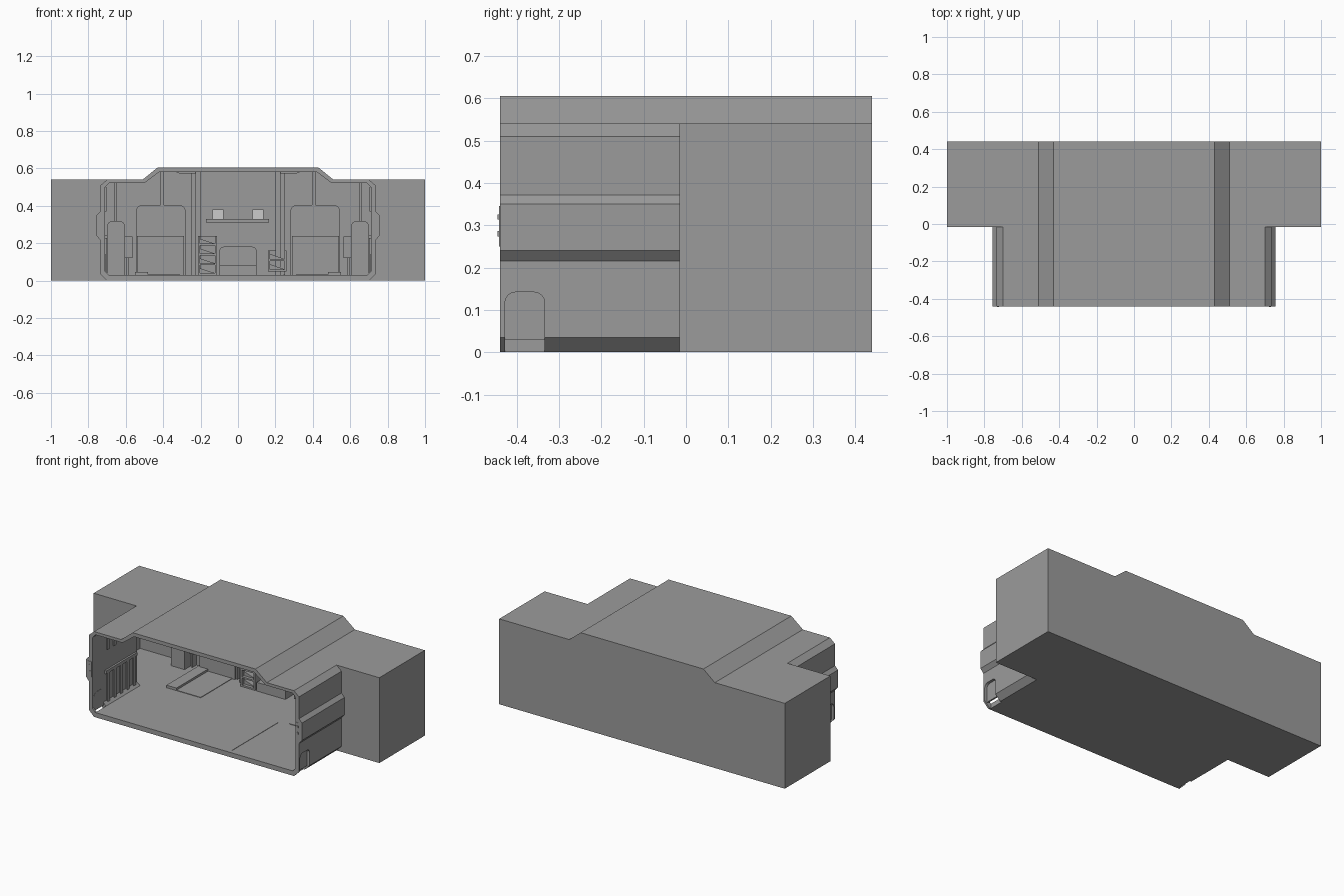
import bpy, bmesh, math

if "Cube" in bpy.data.objects:
    bpy.data.objects.remove(bpy.data.objects["Cube"])

FLOOR, BACK = 0.03, 0.42


def material(name, v):
    m = bpy.data.materials.new(name)
    m.diffuse_color = (v, v, v, 1)
    m.use_nodes = True
    m.node_tree.nodes["Principled BSDF"].inputs["Base Color"].default_value = m.diffuse_color
    return m


DARK, PALE = material("dark_grey", 0.33), material("pale_grey", 0.8)


def prism(name, pts, y0, y1, mat=DARK):
    """Extrude an (x, z) outline along y."""
    bm = bmesh.new()
    a = [bm.verts.new((x, y0, z)) for x, z in pts]
    b = [bm.verts.new((x, y1, z)) for x, z in pts]
    n = len(pts)
    bm.faces.new(a)
    bm.faces.new(b[::-1])
    for i in range(n):
        bm.faces.new((a[i], b[i], b[(i + 1) % n], a[(i + 1) % n]))
    bmesh.ops.recalc_face_normals(bm, faces=bm.faces)
    me = bpy.data.meshes.new(name)
    bm.to_mesh(me)
    bm.free()
    me.materials.append(mat)
    ob = bpy.data.objects.new(name, me)
    bpy.context.collection.objects.link(ob)
    return ob


def box(name, x0, x1, y0, y1, z0, z1, mat=DARK):
    return prism(name, [(x0, z0), (x1, z0), (x1, z1), (x0, z1)], y0, y1, mat)


def arch(x0, x1, z0, z1, r, steps=4):
    """Rectangle outline with rounded top corners."""
    pts = [(x0, z0), (x1, z0)]
    for cx, start in ((x1 - r, 0), (x0 + r, 90)):
        for i in range(steps + 1):
            t = math.radians(start + 90 * i / steps)
            pts.append((cx + r * math.cos(t), z1 - r + r * math.sin(t)))
    return pts


def both(half):
    """Complete a right-hand outline (bottom to top) by mirroring it in x."""
    return half + [(-x, z) for x, z in reversed(half)]


def cut(ob, *cutters):
    for c in cutters:
        c.hide_render = True
        m = ob.modifiers.new("cut", 'BOOLEAN')
        m.operation, m.solver, m.object = 'DIFFERENCE', 'EXACT', c
        bpy.context.view_layer.objects.active = ob
        bpy.ops.object.modifier_apply(modifier=m.name)
        bpy.data.objects.remove(c)


def turn_to_side(ob, x):
    """Swing an x-z outline so that it lies along y on a side wall."""
    for v in ob.data.vertices:
        v.co = (x + v.co.y, v.co.x, v.co.z)
    ob.data.flip_normals()
    return ob


# Outlines of the shell, outside and inside
hump = [(0.51, 0.54), (0.43, 0.605)]
inner_hump = [(0.50, 0.522), (0.42, 0.582)]
outer = both([(0.70, 0), (0.735, 0.035), (0.735, 0.215), (0.756, 0.24), (0.756, 0.35),
              (0.735, 0.372), (0.735, 0.51), (0.70, 0.54)] + hump)
inner = both([(0.69, FLOOR), (0.71, 0.05), (0.71, 0.50), (0.69, 0.522)] + inner_hump)

# Open front section, with a recessed hatch low on each side
front = prism("front_shell", outer, -0.44, -0.015)
cut(front, prism("bore", inner, -0.6, 0.2))
for s in (-1, 1):
    hatch = arch(-0.428, -0.334, -0.02, 0.142, 0.025)
    cut(front, turn_to_side(prism("hatch_cut", hatch, -0.04, 0.04), s * 0.73))
    turn_to_side(prism("side_hatch", arch(-0.428, -0.334, 0.03, 0.142, 0.025), -0.005, 0.005), s * 0.713)

# Wide rear section, hollow behind the opening
rear = prism("rear_block", both([(1, 0), (1, 0.54)] + hump), -0.015, 0.44)
cut(rear,
    prism("cavity", both([(0.98, FLOOR), (0.98, 0.522)] + inner_hump), 0.005, BACK),
    prism("opening", inner, -0.2, 0.1))

# Parts that appear on both sides
for s in (-1, 1):
    def mbox(name, x0, x1, *r):
        return box(name, min(s * x0, s * x1), max(s * x0, s * x1), *r)

    def march(name, x0, x1, z0, z1, r, y0, y1):
        return prism(name, arch(min(s * x0, s * x1), max(s * x0, s * x1), z0, z1, r), y0, y1)

    # Doors in the rear wall, with lower panel and floor mat
    march("door", 0.28, 0.545, FLOOR, 0.405, 0.035, 0.395, 0.425)
    mbox("door_panel", 0.29, 0.54, 0.385, 0.40, FLOOR, 0.24)
    mbox("floor_mat", 0.31, 0.48, 0.07, 0.385, FLOOR - 0.005, 0.033)
    mbox("mat_kerb", 0.48, 0.55, 0.07, 0.41, FLOOR - 0.005, 0.046)
    # Cabinet beside each door
    march("side_cabinet", 0.605, 0.70, FLOOR, 0.32, 0.03, 0.33, 0.425)
    mbox("cabinet_panel", 0.565, 0.61, 0.37, 0.425, 0.12, 0.235)
    mbox("cabinet_pipe", 0.585, 0.595, 0.38, 0.425, FLOOR, 0.12)
    # Wall columns
    mbox("column", 0.225, 0.25, 0.37, 0.425, FLOOR, 0.585)
    mbox("column_edge", 0.20, 0.225, 0.395, 0.425, FLOOR, 0.585)
    mbox("upper_strip", 0.395, 0.415, 0.39, 0.425, 0.38, 0.585)
    mbox("outer_strip", 0.65, 0.66, 0.40, 0.425, 0.30, 0.525)
    prism("ceiling_lamp", [(s * 0.22, 0.585), (s * 0.34, 0.585), (s * 0.31, 0.572), (s * 0.23, 0.572)], 0.1, 0.3)
    # Side wall ribs
    for i in range(5):
        y = -0.30 + i * 0.065
        mbox("wall_rib", 0.702, 0.72, y, y + 0.025, 0.04, 0.225)
        mbox("upper_rib", 0.702, 0.72, y, y + 0.025, 0.37, 0.50)
    mbox("wall_rail", 0.698, 0.72, -0.32, -0.01, 0.225, 0.245)
    # Clips on the front end of the side bulge
    mbox("bulge_clip", 0.715, 0.74, -0.442, -0.39, 0.25, 0.345)
    for z in (0.28, 0.32):
        mbox("clip_stud", 0.722, 0.732, -0.445, -0.435, z - 0.006, z + 0.006)

# Floor rail
box("floor_rail", 0.242, 0.248, -0.41, 0.05, FLOOR - 0.005, 0.032)

# Central bench hatch and shelf on the rear wall
prism("bench_back", arch(-0.10, 0.10, FLOOR, 0.182, 0.025), 0.38, 0.425)
box("bench_seat", -0.10, 0.10, 0.33, 0.39, FLOOR, 0.085)
box("wall_shelf", -0.17, 0.165, 0.34, 0.425, 0.31, 0.33)

# Pale boxes on the shelf
for x in (-0.107, 0.107):
    box("shelf_box", x - 0.03, x + 0.03, 0.36, 0.40, 0.33, 0.38, PALE)


# Racks with slanted boards, left tall and right low
def rack(x0, x1, z0, z1, tiers):
    y0 = 0.33
    box("rack_back", x0, x1, 0.405, 0.425, z0, z1)
    box("rack_side", x0, x0 + 0.012, y0, 0.41, z0, z1)
    box("rack_side", x1 - 0.012, x1, y0, 0.41, z0, z1)
    h = (z1 - z0) / tiers
    for i in range(tiers):
        z = z0 + i * h
        box("rack_shelf", x0, x1, y0, 0.41, z, z + 0.01)
        prism("rack_board", [(x0 + 0.01, z + 0.01), (x1 - 0.01, z + 0.01), (x0 + 0.01, z + h * 0.7)], 0.35, 0.41)


rack(-0.215, -0.112, FLOOR, 0.24, 4)
rack(0.16, 0.26, 0.05, 0.16, 2)
